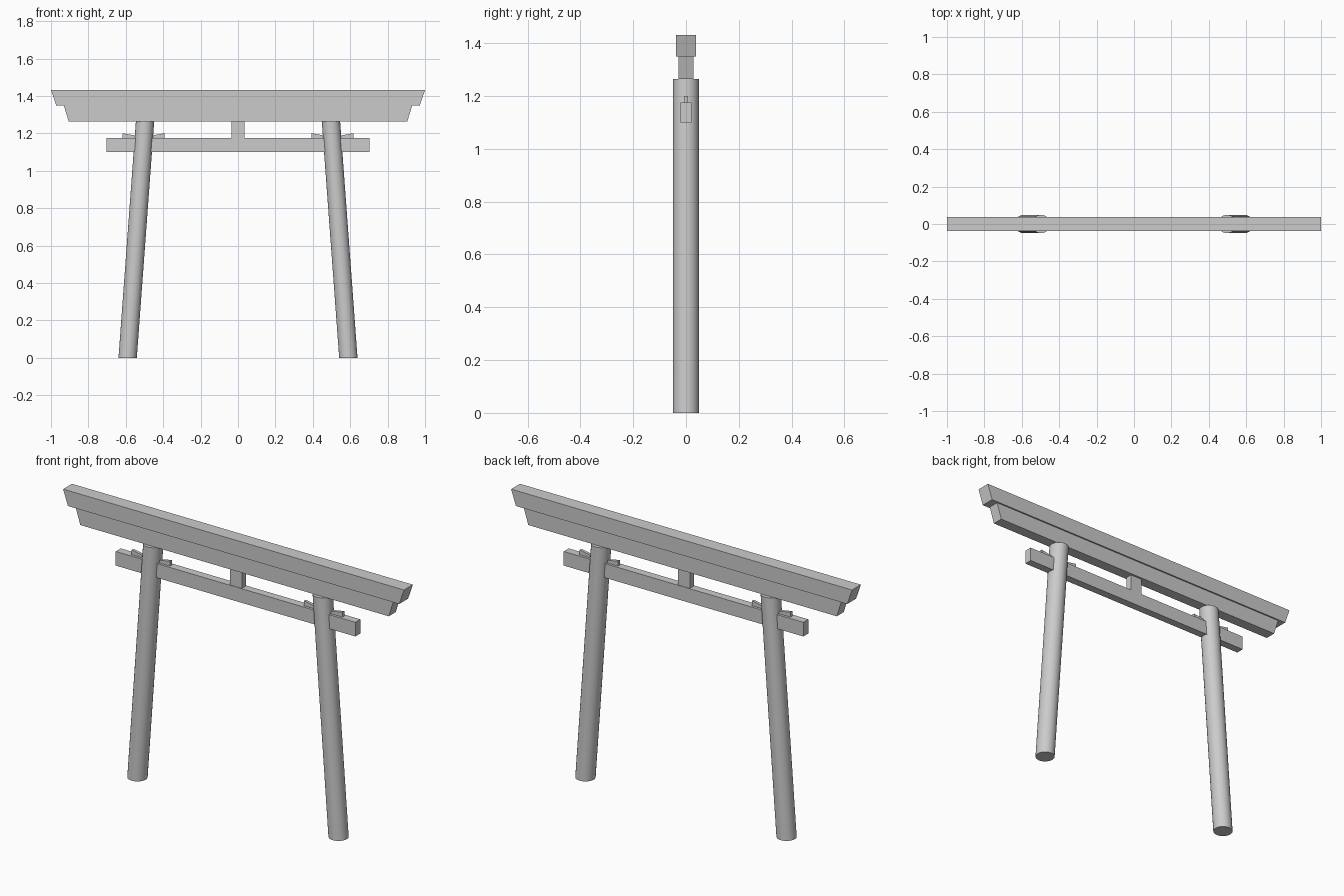
import bpy, bmesh, math

if "Cube" in bpy.data.objects:
    bpy.data.objects.remove(bpy.data.objects["Cube"])


def finish(name, bm):
    bmesh.ops.recalc_face_normals(bm, faces=bm.faces)
    me = bpy.data.meshes.new(name)
    bm.to_mesh(me)
    bm.free()
    ob = bpy.data.objects.new(name, me)
    bpy.context.collection.objects.link(ob)
    return ob


def slab(name, profile, half_depth):
    """Extrude an x/z outline symmetrically along y."""
    bm = bmesh.new()
    face = bm.faces.new([bm.verts.new((x, -half_depth, z)) for x, z in profile])
    ext = bmesh.ops.extrude_face_region(bm, geom=[face])
    verts = [v for v in ext["geom"] if isinstance(v, bmesh.types.BMVert)]
    bmesh.ops.translate(bm, verts=verts, vec=(0, 2 * half_depth, 0))
    return finish(name, bm)


def beam(name, x_bottom, x_top, z0, z1, half_depth):
    return slab(name, [(-x_bottom, z0), (x_bottom, z0), (x_top, z1), (-x_top, z1)], half_depth)


def pillar(name, x_bottom, x_top, height, radius):
    """Leaning round post with level ends."""
    bm = bmesh.new()
    bmesh.ops.create_cone(bm, cap_ends=True, segments=24, radius1=radius, radius2=radius, depth=height)
    for v in bm.verts:
        v.co.x += x_top if v.co.z > 0 else x_bottom
        v.co.z += height / 2
    ob = finish(name, bm)
    bpy.ops.object.select_all(action='DESELECT')
    bpy.context.view_layer.objects.active = ob
    ob.select_set(True)
    bpy.ops.object.shade_smooth_by_angle(angle=math.radians(40))


# Double top beam with flared ends
beam("top_lintel", 0.972, 1.0, 1.35, 1.432, 0.037)
beam("under_lintel", 0.905, 0.932, 1.264, 1.35, 0.029)

# Tie beam and its centre strut
beam("tie_beam", 0.703, 0.703, 1.10, 1.175, 0.021)
beam("centre_strut", 0.035, 0.035, 1.175, 1.264, 0.018)

# Leaning pillars, each with an outer and inner wedge
for side, s in (("left", -1), ("right", 1)):
    pillar(side + "_pillar", s * 0.59, s * 0.497, 1.264, 0.049)
    for place, tip, end in (("outer", 0.515, 0.618), ("inner", 0.495, 0.393)):
        slab(f"{side}_{place}_wedge",
             [(s * tip, 1.175), (s * end, 1.175), (s * end, 1.201), (s * tip, 1.182)], 0.008)
